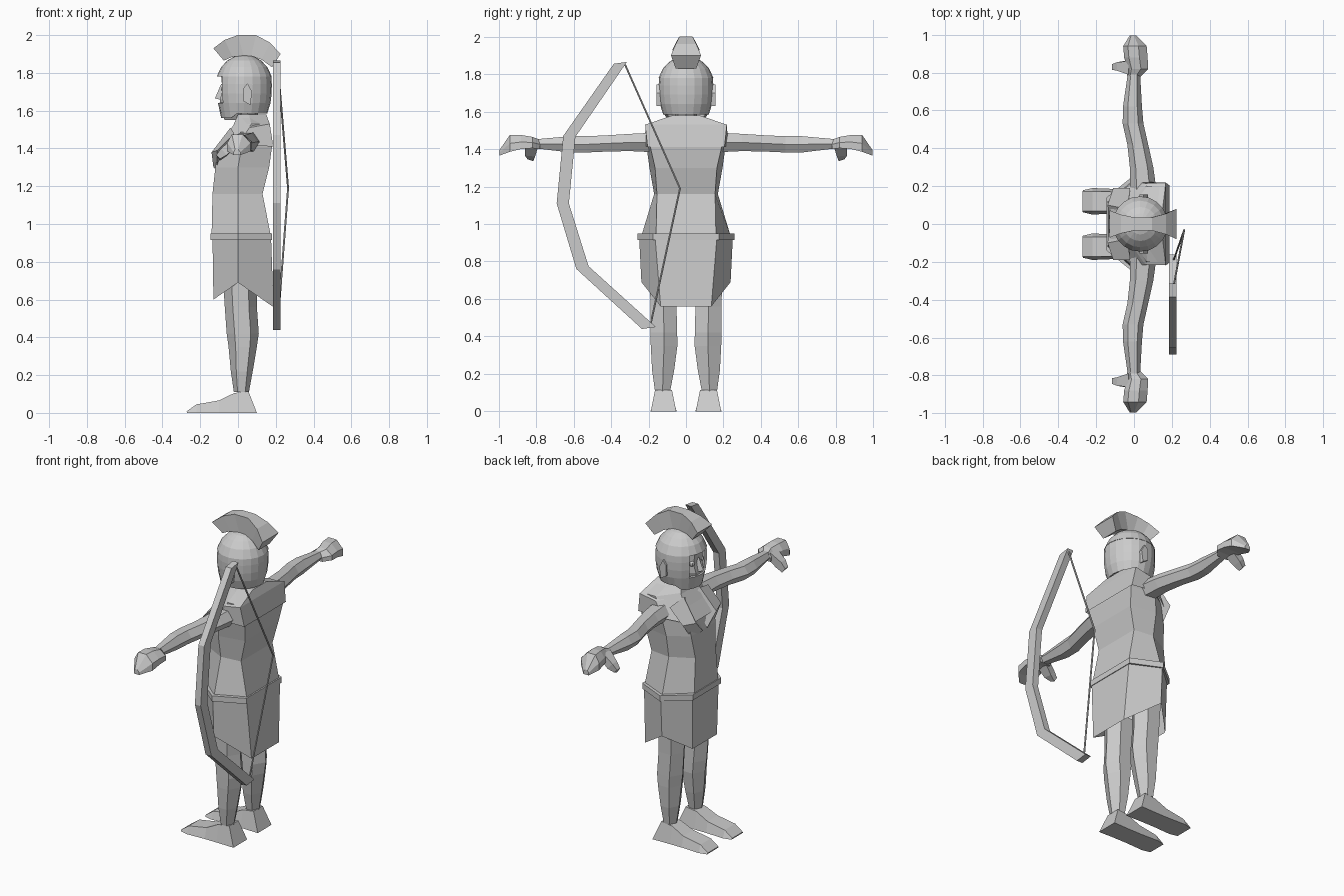
import bpy, bmesh, math
from mathutils import Vector

grey = bpy.data.materials.new("plain_grey")
grey.diffuse_color = (0.6, 0.6, 0.6, 1)


def finish(name, bm):
    bmesh.ops.recalc_face_normals(bm, faces=bm.faces)
    me = bpy.data.meshes.new(name)
    bm.to_mesh(me)
    bm.free()
    me.materials.append(grey)
    ob = bpy.data.objects.new(name, me)
    bpy.context.collection.objects.link(ob)
    return ob


def loft(name, rings, cap_start=True, cap_end=True, side=1):
    """Skin a list of equal-length point rings; side=-1 mirrors in y."""
    bm = bmesh.new()
    vs = [[bm.verts.new((x, y * side, z)) for x, y, z in r] for r in rings]
    n = len(vs[0])
    for a, b in zip(vs, vs[1:]):
        for i in range(n):
            j = (i + 1) % n
            bm.faces.new((a[i], a[j], b[j], b[i]))
    if cap_start:
        bm.faces.new(vs[0])
    if cap_end:
        bm.faces.new(vs[-1])
    return finish(name, bm)


def hexring(f, m, b):
    """Body section from front, middle and back points on the +y side."""
    half = [f, m, b]
    return half + [(x, -y, z) for x, y, z in reversed(half)]


def level(z, xf, yf, xm, ym, xb, yb):
    return hexring((xf, yf, z), (xm, ym, z), (xb, yb, z))


def oval(n, fn):
    return [fn(math.cos(2 * math.pi * i / n), math.sin(2 * math.pi * i / n)) for i in range(n)]


# Tunic body, shoulder mantle, belt and skirt
loft("tunic_body", [
    level(0.93, -.14, .12, 0, .24, .175, .16),
    level(1.16, -.135, .10, 0, .17, .13, .155),
    level(1.30, -.12, .12, 0, .195, .165, .165),
    level(1.41, -.10, .13, .02, .21, .18, .19),
    level(1.53, -.02, .08, .07, .20, .16, .20),
    level(1.575, .0, .05, .06, .07, .14, .07)])
loft("shoulder_mantle", [
    hexring((-.125, .13, 1.38), (.0, .225, 1.42), (.187, .205, 1.41)),
    hexring((-.03, .09, 1.51), (.06, .215, 1.51), (.168, .218, 1.53)),
    level(1.58, .0, .05, .06, .07, .15, .07)], cap_start=False)
loft("belt", [level(z, -.145, .14, 0, .258, .18, .175) for z in (.915, .95)])
loft("skirt", [
    level(.93, -.135, .13, 0, .25, .175, .165),
    hexring((-.13, .12, .60), (0, .238, .69), (.188, .135, .56))], cap_end=False)

# Collar folds hanging on the chest
for s in (1, -1):
    loft("collar_fold", [
        [(-.13, .02, 1.30), (-.14, .10, 1.38), (-.11, .19, 1.39), (-.11, .10, 1.28)],
        [(-.04, .03, 1.49), (-.04, .08, 1.51), (-.02, .19, 1.48), (-.06, .10, 1.40)]], side=s)

# Limbs, mirrored left and right
leg = [(.72, .01, .12, .09, .085), (.56, .015, .12, .085, .08), (.42, .025, .118, .085, .082),
       (.35, .025, .117, .075, .082), (.22, .02, .122, .058, .068), (.11, .018, .125, .04, .047)]
arm = [(.17, .05, 1.435, .07, .06), (.30, .04, 1.435, .062, .053), (.42, .02, 1.43, .055, .05),
       (.53, -.005, 1.425, .055, .05), (.62, -.008, 1.425, .05, .05), (.80, .0, 1.428, .032, .028)]
foot = [(.10, .055, .068, .045, .115), (-.02, -.02, .065, .045, .105), (-.10, -.10, .065, .05, .066),
        (-.22, -.22, .07, .052, .045), (-.27, -.272, .058, .052, .008)]
hand = [(.78, .0, .036, 1.40, 1.45), (.82, .02, .055, 1.405, 1.465), (.88, .01, .062, 1.40, 1.475),
        (.94, .005, .062, 1.385, 1.475), (.995, -.005, .018, 1.365, 1.395)]
for s, tag in ((1, "left"), (-1, "right")):
    loft(tag + "_leg", [oval(6, lambda c, d: (x + rx * c, y + ry * d, z))
                        for z, x, y, rx, ry in leg], side=s)
    loft(tag + "_arm", [oval(6, lambda c, d: (x + rx * c, y, z + rz * d))
                        for y, x, z, rx, rz in arm], side=s)
    loft(tag + "_foot", [[(xb, .12 - wb, 0), (xb, .12 + wb, 0), (xt, .12 + wt, zt), (xt, .12 - wt, zt)]
                         for xb, xt, wb, wt, zt in foot], side=s)
    loft(tag + "_hand", [[(x - w, y, z0), (x + w, y, z0), (x + w, y, (z0 + z1) / 2),
                          (x + w * .3, y, z1), (x - w * .6, y, z1), (x - w, y, (z0 + z1) / 2)]
                         for y, x, w, z0, z1 in hand], side=s)
    loft(tag + "_thumb", [
        [(-.01, .79, 1.41), (-.01, .86, 1.41), (-.03, .86, 1.45), (-.03, .79, 1.45)],
        [(-.06, .805, 1.36), (-.06, .86, 1.365), (-.09, .855, 1.40), (-.09, .81, 1.40)],
        [(-.095, .815, 1.335), (-.095, .845, 1.345), (-.115, .845, 1.365), (-.115, .815, 1.365)]], side=s)

# Neck and face
loft("neck", [oval(8, lambda c, d: (.05 + .055 * c, .06 * d, z)) for z in (1.50, 1.66)])
face = [(1.55, -.07, .025), (1.60, -.095, .055), (1.66, -.095, .085), (1.71, -.082, .095), (1.79, -.09, .085)]
loft("face", [[(xf, -w * .45, z), (xf, w * .45, z), (xf + .05, w, z), (.06, w, z),
               (.06, -w, z), (xf + .05, -w, z)] for z, xf, w in face])
loft("nose", [[(-.07, -.012, 1.74), (-.07, .012, 1.74), (-.09, 0, 1.74)],
              [(-.08, -.024, 1.655), (-.08, .024, 1.655), (-.122, 0, 1.665)]])
for s in (1, -1):
    bm = bmesh.new()
    bmesh.ops.create_uvsphere(bm, u_segments=8, v_segments=6, radius=.018)
    bmesh.ops.translate(bm, verts=bm.verts, vec=(-.072, .045 * s, 1.715))
    finish("eye", bm)
    loft("ear", [[(.03, y, 1.65), (.065, y, 1.63), (.075, y, 1.70), (.05, y, 1.745), (.03, y, 1.72)]
                 for y in (.125, .157)], side=s)

# Helmet: domed cap, then a lower shell open at the face
cap = [(1.895, .02), (1.885, .055), (1.865, .09), (1.83, .123), (1.78, .146)]
loft("helmet_cap", [oval(20, lambda c, d: (.033 + r * c, r * d, z)) for z, r in reversed(cap)])
shell = [(1.785, .143), (1.74, .146), (1.69, .145), (1.64, .139), (1.585, .122)]
bm = bmesh.new()
rows = [[bm.verts.new(p) for p in oval(20, lambda c, d: (
    .033 + r * c, r * d, z - (.025 if i == 4 and c < -.5 else 0)))] for i, (z, r) in enumerate(shell)]
for k, (a, b) in enumerate(zip(rows, rows[1:])):
    for i in range(20):
        j = (i + 1) % 20
        if not (8 <= i <= 11 and k < 3):      # face opening
            bm.faces.new((a[i], a[j], b[j], b[i]))
ob = finish("helmet_shell", bm)
ob.modifiers.new("thickness", 'SOLIDIFY').thickness = .012

# Fan-shaped crest, flaring at both ends
crest = [((-.075, 1.865), (-.13, 1.93), .045, .072), ((-.03, 1.885), (-.07, 1.975), .035, .05),
         ((.03, 1.89), (.0, 2.0), .03, .035), ((.07, 1.89), (.095, 2.0), .03, .035),
         ((.125, 1.87), (.17, 1.96), .04, .055), ((.18, 1.83), (.225, 1.90), .055, .08)]
loft("helmet_crest", [[(a[0], -w, a[1]), (a[0], w, a[1]), (b[0], v, b[1]), (b[0], -v, b[1])]
                      for a, b, w, v in crest])

# Bow worn behind the back: outer and inner edges in (y, z)
bow = [((-.385, 1.855), (-.315, 1.865)), ((-.655, 1.47), (-.59, 1.465)), ((-.69, 1.11), (-.625, 1.11)),
       ((-.585, .76), (-.52, .775)), ((-.235, .44), (-.16, .45))]
loft("bow", [[(.185, *o), (.225, *o), (.225, *i), (.185, *i)] for o, i in bow])

# Drawn bow string
string = [Vector(p) for p in ((.21, -.325, 1.85), (.265, -.032, 1.19), (.21, -.19, .46))]
loft("bow_string", [oval(6, lambda c, d: (p.x + .005 * c, p.y + .006 * d, p.z)) for p in string])
